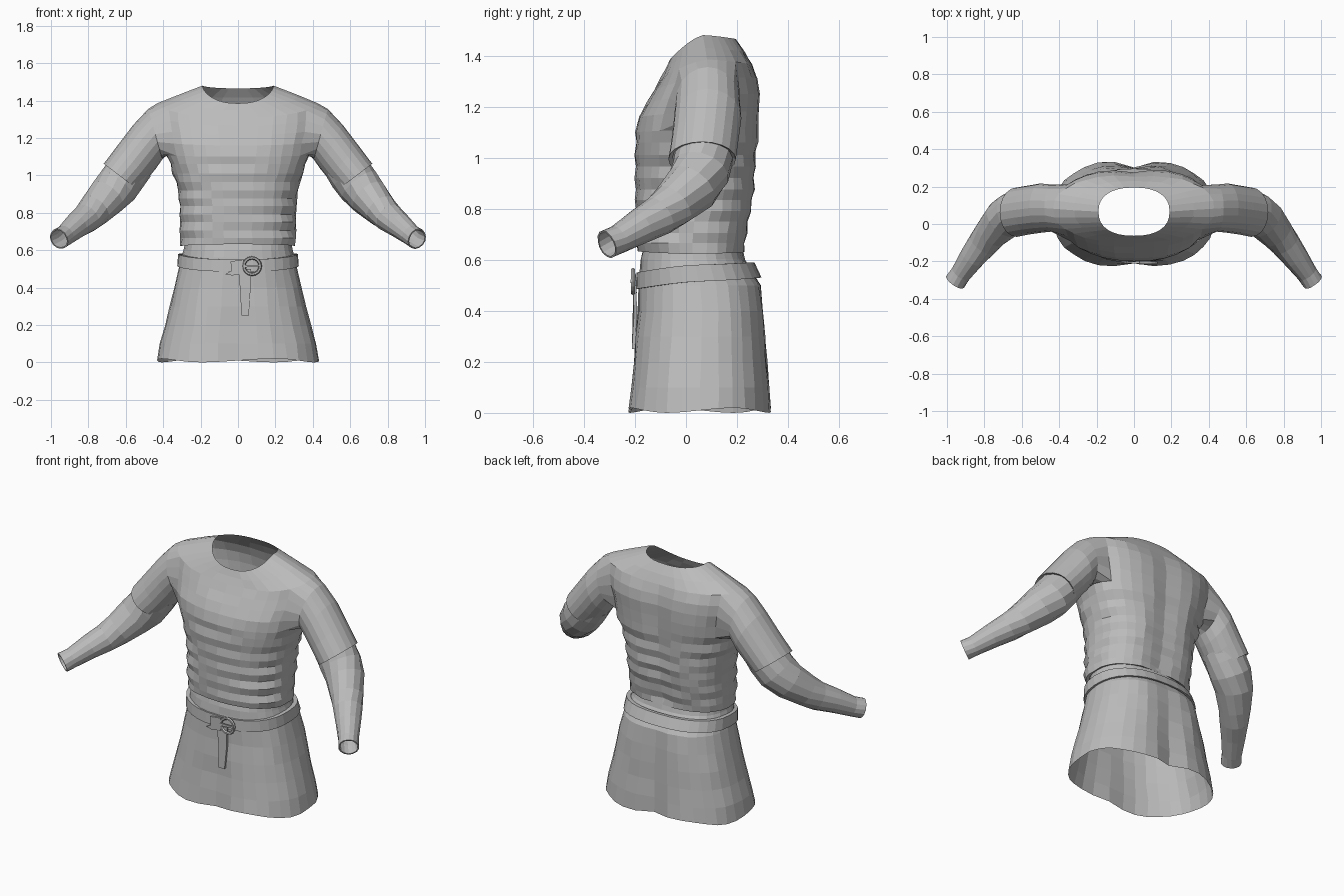
import bpy, bmesh, math, random
from mathutils import Vector

if "Cube" in bpy.data.objects:
    bpy.data.objects.remove(bpy.data.objects["Cube"])

random.seed(4)
N = 32
cloth = bpy.data.materials.new("grey cloth")
cloth.diffuse_color = (0.5, 0.5, 0.5, 1)
cloth.use_nodes = True
cloth.node_tree.nodes["Principled BSDF"].inputs["Base Color"].default_value = cloth.diffuse_color


def finish(bm, name):
    bmesh.ops.recalc_face_normals(bm, faces=bm.faces)
    me = bpy.data.meshes.new(name)
    bm.to_mesh(me)
    bm.free()
    me.materials.append(cloth)
    ob = bpy.data.objects.new(name, me)
    bpy.context.collection.objects.link(ob)
    return ob


def ring(bm, hw, yf, yb, zs, zf=None, zb=None, gf=0.0, gb=0.0, fold=0.0, e=0.85, jit=0.003):
    """Body section: half width, front/back y, z at side/front/back, centre grooves, fold depth."""
    zf = zs if zf is None else zf
    zb = zs if zb is None else zb
    m, out = (yf + yb) / 2, []
    for j in range(N):
        t = 2 * math.pi * j / N
        s, c = math.sin(t), math.cos(t)
        k = 1 + fold * math.sin(75 * zs + 1.5 * math.sin(2 * t) + 1.2 * c)
        x = math.copysign(abs(s) ** e, s) * hw * k
        a = abs(c) ** e
        groove = math.exp(-(x / 0.09) ** 2)
        y = m - (m - yf) * a * k + gf * groove if c > 0 else m + (yb - m) * a * k - gb * groove
        z = zs + ((zf if c > 0 else zb) - zs) * abs(c) ** 1.2
        out.append(bm.verts.new((x + random.uniform(-jit, jit), y + random.uniform(-jit, jit), z)))
    return out


def loft(bm, rings, skip=lambda i, j: False):
    for i, (a, b) in enumerate(zip(rings, rings[1:])):
        n = len(a)
        for j in range(n):
            if not skip(i, j):
                bm.faces.new((a[j], a[(j + 1) % n], b[(j + 1) % n], b[j]))


# shirt: folded lower hem, wrinkled waist, chest, yoke and neckline
bm = bmesh.new()
rows = [ring(bm, .285, -.17, .222, .635, jit=0), ring(bm, .308, -.186, .238, .622, .632, .63, gb=.01)]
for z, hw, yf, yb in [(.665, .31, -.19, .245), (.705, .308, -.192, .25), (.75, .31, -.194, .26),
                      (.79, .31, -.195, .268), (.835, .312, -.196, .274), (.875, .314, -.197, .279),
                      (.92, .32, -.198, .282), (.965, .332, -.199, .284), (1.01, .348, -.199, .287),
                      (1.06, .368, -.199, .29)]:
    rows.append(ring(bm, hw, yf, yb, z, gb=.025, fold=.022))
h0 = len(rows)
for hw, yf, yb, zs, zf, zb, gb in [(.385, -.197, .293, 1.11, 1.10, 1.11, .025),
                                   (.40, -.185, .298, 1.18, 1.16, 1.18, .025),
                                   (.415, -.155, .299, 1.25, 1.215, 1.25, .025),
                                   (.425, -.125, .288, 1.32, 1.265, 1.31, .02),
                                   (.43, -.1, .262, 1.385, 1.31, 1.365, .01),
                                   (.32, -.08, .23, 1.43, 1.348, 1.415, 0)]:
    rows.append(ring(bm, hw, yf, yb, zs, zf, zb, gb=gb))
rows.append(ring(bm, .19, -.063, .195, 1.48, 1.385, 1.465, jit=0))
h1 = h0 + 4
loft(bm, rows, lambda i, j: h0 <= i < h1 and (5 <= j < 11 or 21 <= j < 27))

# short sleeves grown out of the arm holes, last ring turns inward as the cuff
hole = [(h1, j) for j in range(8, 12)] + [(i, 11) for i in range(h1 - 1, h0, -1)]
hole += [(h0, j) for j in range(11, 4, -1)] + [(i, 5) for i in range(h0 + 1, h1)] + [(h1, j) for j in range(5, 8)]
sections = [((.48, 1.355), (.405, 1.085), .085, .126), ((.56, 1.27), (.44, 1.035), .085, .132),
            ((.64, 1.165), (.485, .98), .075, .131), ((.718, 1.062), (.537, .925), .063, .132),
            ((.695, 1.06), (.55, .945), .063, .115)]
for side in (1, -1):
    rs = [[rows[i][j if side > 0 else N - j] for i, j in hole]]
    for top, bot, yc, hy in sections:
        r = []
        for k in range(len(hole)):
            t = 2 * math.pi * k / len(hole)
            f = (1 + math.cos(t)) / 2
            r.append(bm.verts.new((side * (bot[0] + (top[0] - bot[0]) * f), yc + hy * math.sin(t),
                                   bot[1] + (top[1] - bot[1]) * f)))
        rs.append(r)
    loft(bm, rs)
finish(bm, "shirt")

# long under sleeves, bent forward at the elbow
path = [(.56, .075, 1.06, .112), (.60, .07, 1.005, .116), (.645, .058, .945, .116), (.70, .022, .885, .108),
        (.765, -.05, .815, .09), (.81, -.105, .772, .08), (.865, -.18, .73, .069),
        (.925, -.265, .68, .056), (.957, -.31, .66, .057)]
for side, label in ((1, "left"), (-1, "right")):
    bm = bmesh.new()
    pts = [Vector((side * p[0], p[1], p[2])) for p in path]
    rs = []
    for i, p in enumerate(pts):
        d = (pts[min(i + 1, len(pts) - 1)] - pts[max(i - 1, 0)]).normalized()
        u = d.cross(Vector((0, 1, 0.6))).normalized()
        v = d.cross(u)
        rad = path[i][3]
        rs.append([bm.verts.new(p + rad * (1 + random.uniform(-.025, .025)) *
                                (u * math.cos(k * math.pi / 7) + v * math.sin(k * math.pi / 7)))
                   for k in range(14)])
    loft(bm, rs)
    ob = finish(bm, label + "_under_sleeve")
    mod = ob.modifiers.new("thickness", "SOLIDIFY")
    mod.thickness = .007

# flared skirt with front and back centre grooves
bm = bmesh.new()
skirt = [(.66, .28, -.165, .215, 0, 0), (.60, .29, -.178, .235, 0, .005), (.56, .302, -.183, .262, 0, .01),
         (.50, .318, -.187, .302, 0, .015), (.40, .342, -.192, .317, .002, .022),
         (.30, .365, -.204, .325, .008, .028), (.20, .39, -.214, .332, .014, .034),
         (.10, .418, -.226, .34, .02, .04), (.012, .435, -.238, .347, .028, .045)]
rs = [ring(bm, hw, yf, yb, z, gf=gf, gb=gb) for z, hw, yf, yb, gf, gb in skirt]
for j, v in enumerate(rs[-1]):
    v.co.z = .01 + .01 * math.sin(j * math.pi / 4)
loft(bm, rs)
finish(bm, "skirt")

# belt, lower at the front
bm = bmesh.new()
loft(bm, [ring(bm, .305, -.18, .285, .515, .485, .53, jit=0), ring(bm, .325, -.197, .296, .515, .485, .53, jit=0),
          ring(bm, .32, -.194, .268, .58, .55, .59, jit=0), ring(bm, .295, -.175, .25, .58, .55, .59, jit=0)])
finish(bm, "belt")


def plate(name, outline, thick):
    """Thin plate from (x, y, z) points."""
    bm = bmesh.new()
    f = bm.faces.new([bm.verts.new(p) for p in outline])
    geo = bmesh.ops.extrude_face_region(bm, geom=[f])["geom"]
    bmesh.ops.translate(bm, vec=(0, thick, 0), verts=[g for g in geo if isinstance(g, bmesh.types.BMVert)])
    finish(bm, name)


# hanging belt end and tucked loop
plate("belt_tail", [(.002, -.206, .50), (.07, -.206, .50), (.066, -.204, .38), (.058, -.212, .25),
                    (.018, -.212, .25), (.012, -.204, .38)], .012)
plate("belt_loop", [(-.07, -.204, .47), (-.035, -.21, .49), (-.04, -.208, .54), (.03, -.212, .55),
                    (.03, -.212, .475), (-.03, -.21, .465)], .012)

# ring buckle and its pin
bpy.ops.mesh.primitive_torus_add(major_segments=16, minor_segments=6, major_radius=.044, minor_radius=.009,
                                 location=(.075, -.208, .515), rotation=(math.pi / 2, 0, 0))
ob = bpy.context.object
ob.name = "buckle_ring"
ob.data.materials.append(cloth)
plate("buckle_pin", [(.03, -.217, .508), (.12, -.217, .512), (.12, -.217, .522), (.03, -.217, .522)], .01)
